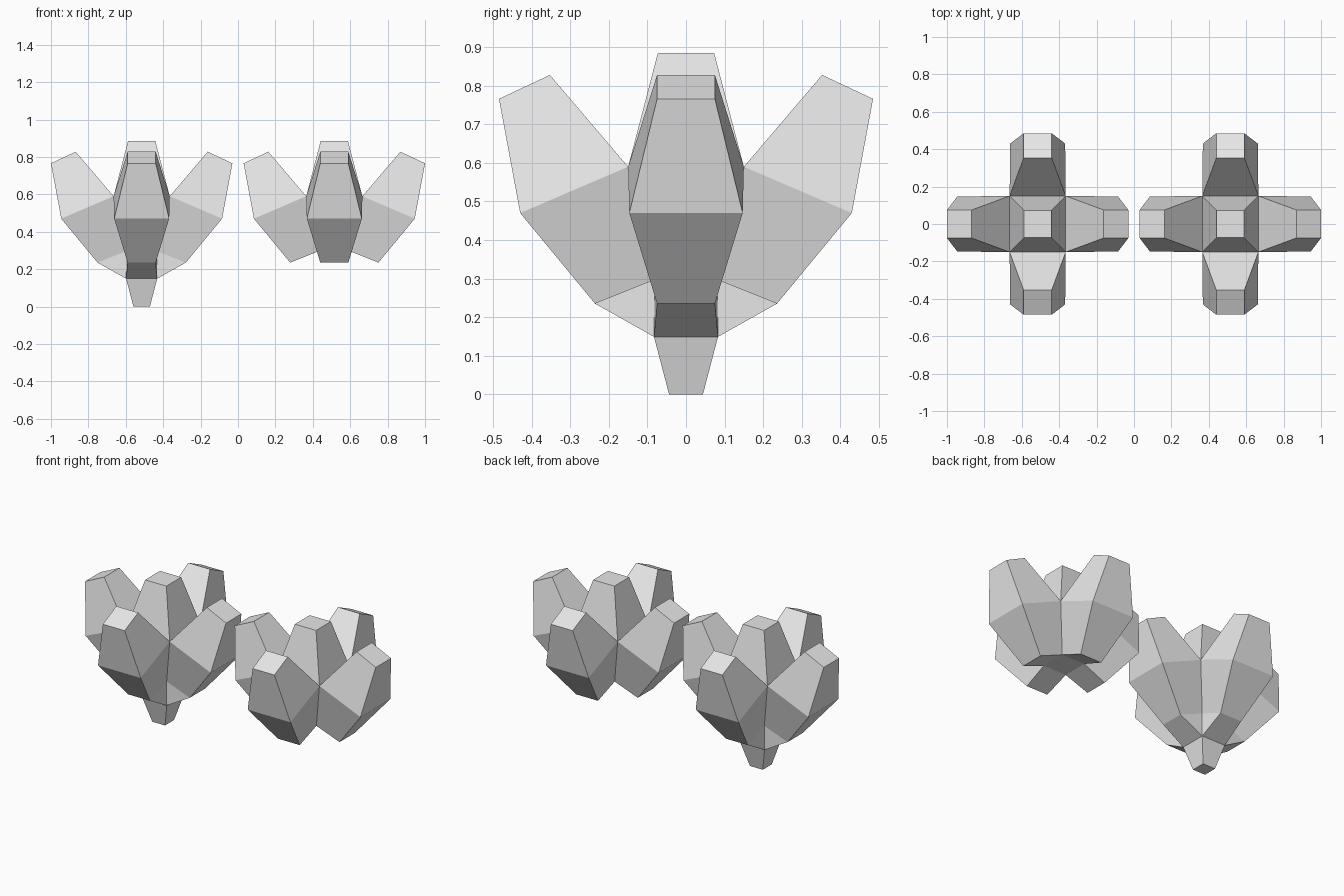
import bpy, math
from mathutils import Matrix

if "Cube" in bpy.data.objects:
    bpy.data.objects.remove(bpy.data.objects["Cube"])

grey = bpy.data.materials.new("light_grey")
grey.diffuse_color = (0.8, 0.8, 0.8, 1)
grey.use_nodes = True
grey.node_tree.nodes["Principled BSDF"].inputs["Base Color"].default_value = grey.diffuse_color


def make(name, verts, faces, x, turn=0.0):
    """Flat-shaded part, turned about the cluster axis and moved to x."""
    m = bpy.data.meshes.new(name)
    rot = Matrix.Translation((x, 0, 0)) @ Matrix.Rotation(turn, 4, 'Z')
    m.from_pydata([rot @ Matrix.Translation(v).translation for v in verts], [], faces)
    m.materials.append(grey)
    m.update()
    bpy.context.collection.objects.link(bpy.data.objects.new(name, m))


def square(h, z):
    return [(-h, -h, z), (h, -h, z), (h, h, z), (-h, h, z)]


def pairs(points):
    """Mirror each (half width, distance, height) point to a left and right vertex."""
    return [(s * w, -d, z) for w, d, z in points for s in (-1, 1)]


SIDES = [(i, (i + 1) % 4, (i + 1) % 4 + 4, i + 4) for i in range(4)]
CORE_IN, CORE_Z = 0.081, 0.297

# left/right pairs: tip inner, tip outer, mid outer, base outer, base inner, mid inner
petal = pairs([(0.075, 0.353, 0.828), (0.075, 0.485, 0.766), (0.147, 0.43, 0.47),
               (0.075, 0.236, 0.235), (CORE_IN, CORE_IN, CORE_Z), (0.15, 0.15, 0.59)])
petal_faces = [(0, 2, 3, 1), (2, 4, 5, 3), (4, 6, 7, 5), (10, 0, 1, 11),
               (0, 10, 4, 2), (1, 3, 5, 11), (10, 8, 6, 4), (11, 5, 7, 9)]
petal_base = (6, 8, 9, 7)

# left/right pairs: petal base outer, petal base inner, stem shoulder
bract = pairs([(0.075, 0.236, 0.235), (CORE_IN, CORE_IN, CORE_Z), (0.083, 0.083, 0.149)])
bract_faces = [(0, 4, 5, 1), (0, 2, 4), (1, 5, 3)]

for side, x, has_stem in (("left", -0.515, True), ("right", 0.515, False)):
    # Central crown with a flat top
    make(side + "_crown", square(0.15, 0.59) + square(0.073, 0.885),
         SIDES + [(4, 5, 6, 7)], x)
    # Four petals around the crown
    for k in range(4):
        turn = k * math.pi / 2
        make(f"{side}_petal_{k + 1}", petal,
             petal_faces + ([] if has_stem else [petal_base]), x, turn)
        if has_stem:
            make(f"{side}_bract_{k + 1}", bract, bract_faces, x, turn)
    if has_stem:
        # Tapered stem
        make(side + "_stem", square(0.044, 0) + square(0.083, 0.149),
             SIDES + [(3, 2, 1, 0)], x)
    else:
        # Flat underside between the petals
        make(side + "_underside", square(CORE_IN, CORE_Z), [(3, 2, 1, 0)], x)
